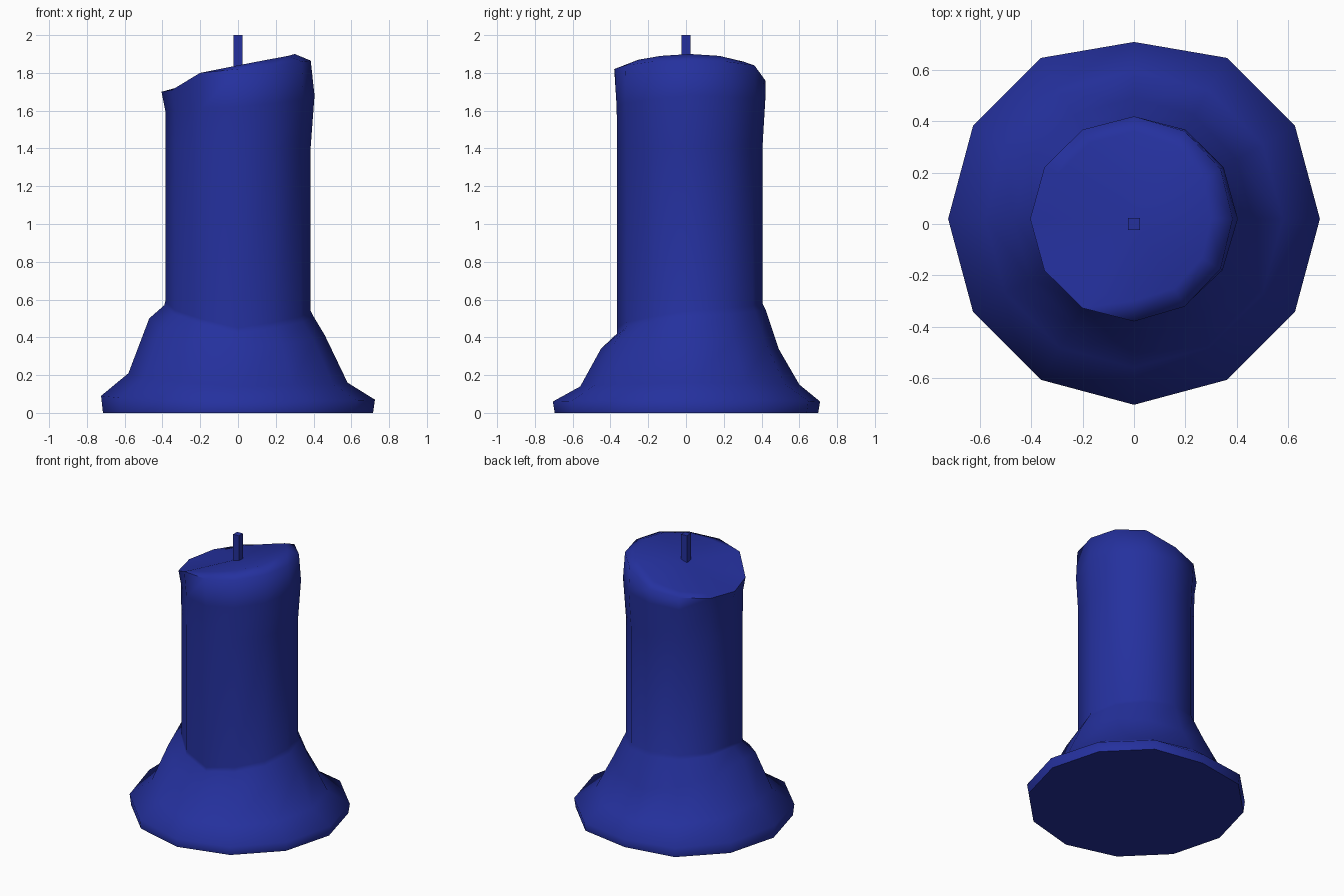
import bpy, bmesh, math

SIDES = 12
CENTRE_Y = 0.02

cube = bpy.data.objects.get("Cube")
if cube:
    bpy.data.objects.remove(cube, do_unlink=True)

wax = bpy.data.materials.new("blue wax")
wax.use_nodes = True
wax.diffuse_color = (0.018, 0.03, 0.34, 1)
wax.node_tree.nodes["Principled BSDF"].inputs["Base Color"].default_value = wax.diffuse_color


def around(values):
    """Spread one, four or twelve values evenly around the candle."""
    if not isinstance(values, (list, tuple)):
        values = [values]
    n = len(values)
    out = []
    for i in range(SIDES):
        t = i * n / SIDES
        k = int(t)
        out.append(values[k] + (values[(k + 1) % n] - values[k]) * (t - k))
    return out


def lathe(name, rings, cap_top=True):
    """Join wavy rings of (radius, height) into a closed shell."""
    bm = bmesh.new()
    loops = []
    for radius, height in rings:
        loop = []
        for i, (r, z) in enumerate(zip(around(radius), around(height))):
            a = math.tau * i / SIDES
            loop.append(bm.verts.new((r * math.cos(a), CENTRE_Y + r * math.sin(a), z)))
        loops.append(loop)
    for low, high in zip(loops, loops[1:]):
        for i in range(SIDES):
            j = (i + 1) % SIDES
            bm.faces.new((low[i], low[j], high[j], high[i]))
    bm.faces.new(loops[0][::-1])
    if cap_top:
        z = sum(v.co.z for v in loops[-1]) / SIDES
        middle = bm.verts.new((0, CENTRE_Y, z))
        for i in range(SIDES):
            bm.faces.new((loops[-1][i], loops[-1][(i + 1) % SIDES], middle))
    mesh = bpy.data.meshes.new(name)
    bm.to_mesh(mesh)
    bm.free()
    mesh.materials.append(wax)
    obj = bpy.data.objects.new(name, mesh)
    bpy.context.collection.objects.link(obj)
    bpy.ops.object.select_all(action="DESELECT")
    obj.select_set(True)
    bpy.context.view_layer.objects.active = obj
    bpy.ops.object.shade_smooth_by_angle(angle=math.radians(80))
    return obj


# Candle: melted skirt, straight body, swollen lip and slanted top
foot = [0.725] * 3 + [0.69] + [0.725] * 8
rim = [1.865, 1.86, 1.84, 1.76, 1.73, 1.71, 1.70, 1.71, 1.80, 1.82, 1.84, 1.86]
pool = [1.90, 1.89, 1.86, 1.79, 1.75, 1.72, 1.71, 1.73, 1.80, 1.84, 1.87, 1.89]
lathe("candle", [
    ([r - 0.01 for r in foot], 0),
    (foot, [0.07, 0.06, 0.09, 0.06]),
    (0.58, [0.16, 0.15, 0.21, 0.14]),
    ([0.46, 0.47, 0.47, 0.47], [0.41, 0.34, 0.50, 0.34]),
    ([0.40, 0.40, 0.39, 0.385], [0.51, 0.55, 0.57, 0.42]),
    (0.385, [0.54, 0.58, 0.59, 0.45]),
    (0.385, 1.41),
    ([0.405, 0.40, 0.385, 0.387], [1.68, 1.66, 1.60, 1.62]),
    ([0.385, 0.40, 0.405, 0.40], rim),
    ([0.30, 0.34, 0.35, 0.32], pool),
])

# Wick: square post through the top
bpy.ops.mesh.primitive_cube_add(size=1, location=(0, 0, 1.88))
wick = bpy.context.object
wick.name = "wick"
wick.scale = (0.045, 0.045, 0.24)
wick.data.materials.append(wax)
